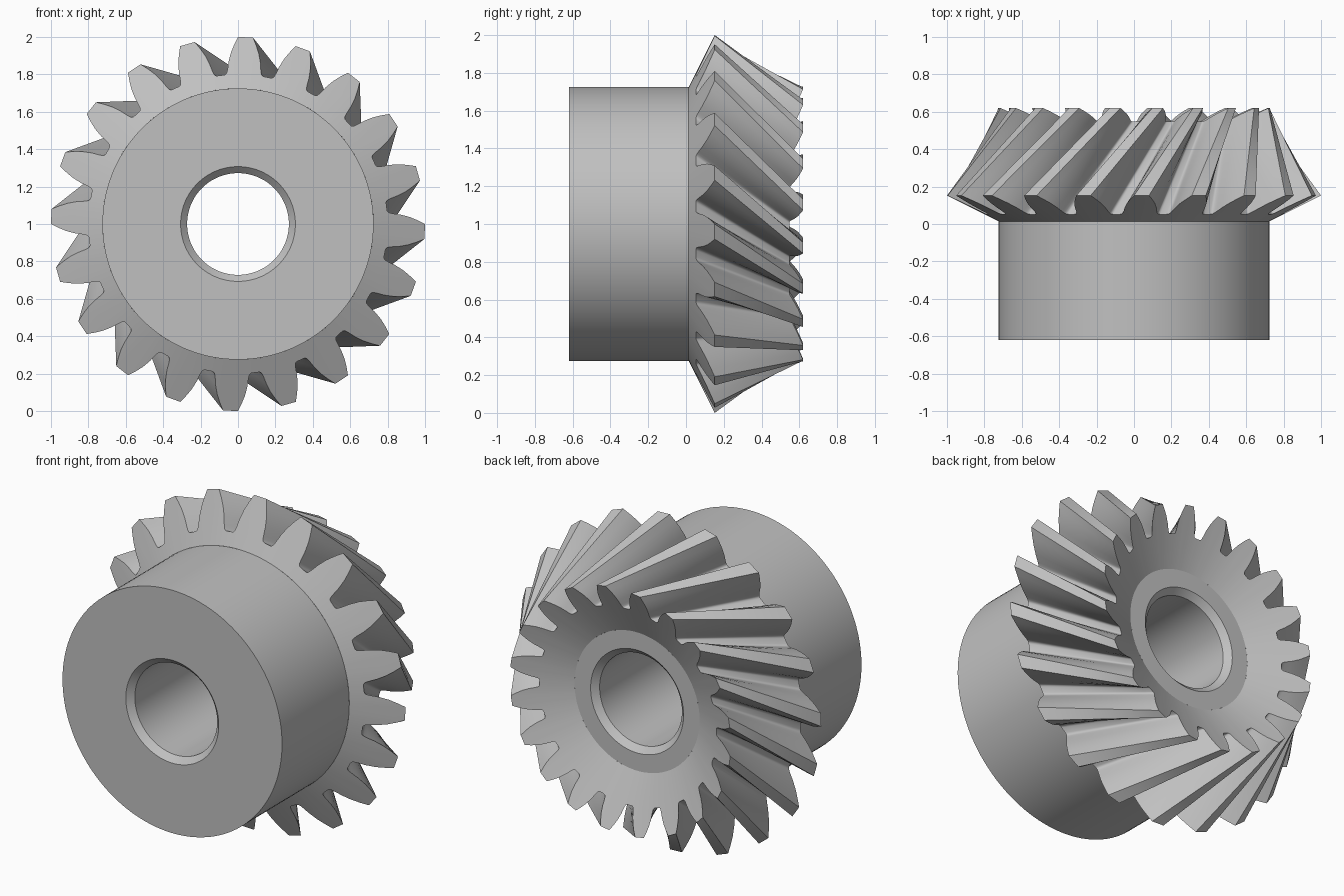
import bpy
import bmesh
from math import sin, cos, radians
from mathutils import Vector

cube = bpy.data.objects.get("Cube")
if cube:
    bpy.data.objects.remove(cube)

TEETH = 20
PITCH = 360 / TEETH
APEX_Y = 1.885        # tip of the pitch cone on the axis
SMALL_END = 0.73      # scale of the small tooth end
PHASE, TWIST = 2.3, 25.7
STEPS = 12

steel = bpy.data.materials.new("steel grey")
steel.use_nodes = True
colour = (0.53, 0.53, 0.53, 1)
steel.diffuse_color = colour
steel.node_tree.nodes["Principled BSDF"].inputs["Base Color"].default_value = colour

# Half a tooth: radius and angle from the tooth centre
FLANK = [(1.0, 2.3), (0.96, 3.5), (0.918, 4.65), (0.87, 5.6), (0.83, 6.15),
         (0.815, 6.45), (0.806, 6.75), (0.8015, 7.2), (0.8, 7.8)]
TOOTH = [(r, -a) for r, a in reversed(FLANK)] + FLANK
OUTLINE = [(r, a + PITCH * i) for i in range(TEETH) for r, a in TOOTH]


def point(radius, degrees, y):
    a = radians(degrees)
    return Vector((radius * sin(a), y, 1 + radius * cos(a)))


def back_cone(radius):
    return 0.152 - (1 - radius) * 0.5


def end_ring(scale, twist, radius=None):
    """Tooth outline at one end of the gear, or a plain circle on that end's cone."""
    ring = []
    for r, a in OUTLINE:
        r = radius / scale if radius else r
        y = APEX_Y + (back_cone(r) - APEX_Y) * scale
        ring.append(point(r * scale, a + PHASE + twist, y))
    return ring


def loft(name, rings):
    bm = bmesh.new()
    loops = [[bm.verts.new(p) for p in ring] for ring in rings]
    for low, high in zip(loops, loops[1:]):
        for i in range(len(low)):
            bm.faces.new((low[i - 1], low[i], high[i], high[i - 1]))
    mesh = bpy.data.meshes.new(name)
    bm.to_mesh(mesh)
    bm.free()
    mesh.materials.append(steel)
    obj = bpy.data.objects.new(name, mesh)
    bpy.context.collection.objects.link(obj)
    bpy.ops.object.select_all(action="DESELECT")
    obj.select_set(True)
    bpy.context.view_layer.objects.active = obj
    bpy.ops.object.shade_smooth_by_angle(angle=radians(33))


# Skewed teeth run in straight lines between the ends, closed by a cone at each end
HUB_R, RECESS_R = 0.725, 0.413
large = end_ring(1, 0)
small = end_ring(SMALL_END, TWIST)
rings = [end_ring(1, 0, HUB_R)]
rings += [[p.lerp(q, i / STEPS) for p, q in zip(large, small)]
          for i in range(STEPS + 1)]
rings.append(end_ring(SMALL_END, TWIST, RECESS_R))
loft("skewed_teeth", rings)

# Hub with a chamfered through bore, ending in the flat ring of the recess
recess_y = rings[-1][0].y
BORE_R, CHAMFER_R, CHAMFER = 0.272, 0.307, 0.035
FRONT_Y = -0.62
profile = [(RECESS_R, recess_y), (CHAMFER_R, recess_y),
           (BORE_R, recess_y - CHAMFER), (BORE_R, FRONT_Y + CHAMFER),
           (CHAMFER_R, FRONT_Y), (HUB_R, FRONT_Y), (HUB_R, back_cone(HUB_R))]
SEGMENTS = 120
loft("hub", [[point(r, 360 * i / SEGMENTS, y) for i in range(SEGMENTS)]
             for r, y in reversed(profile)])
